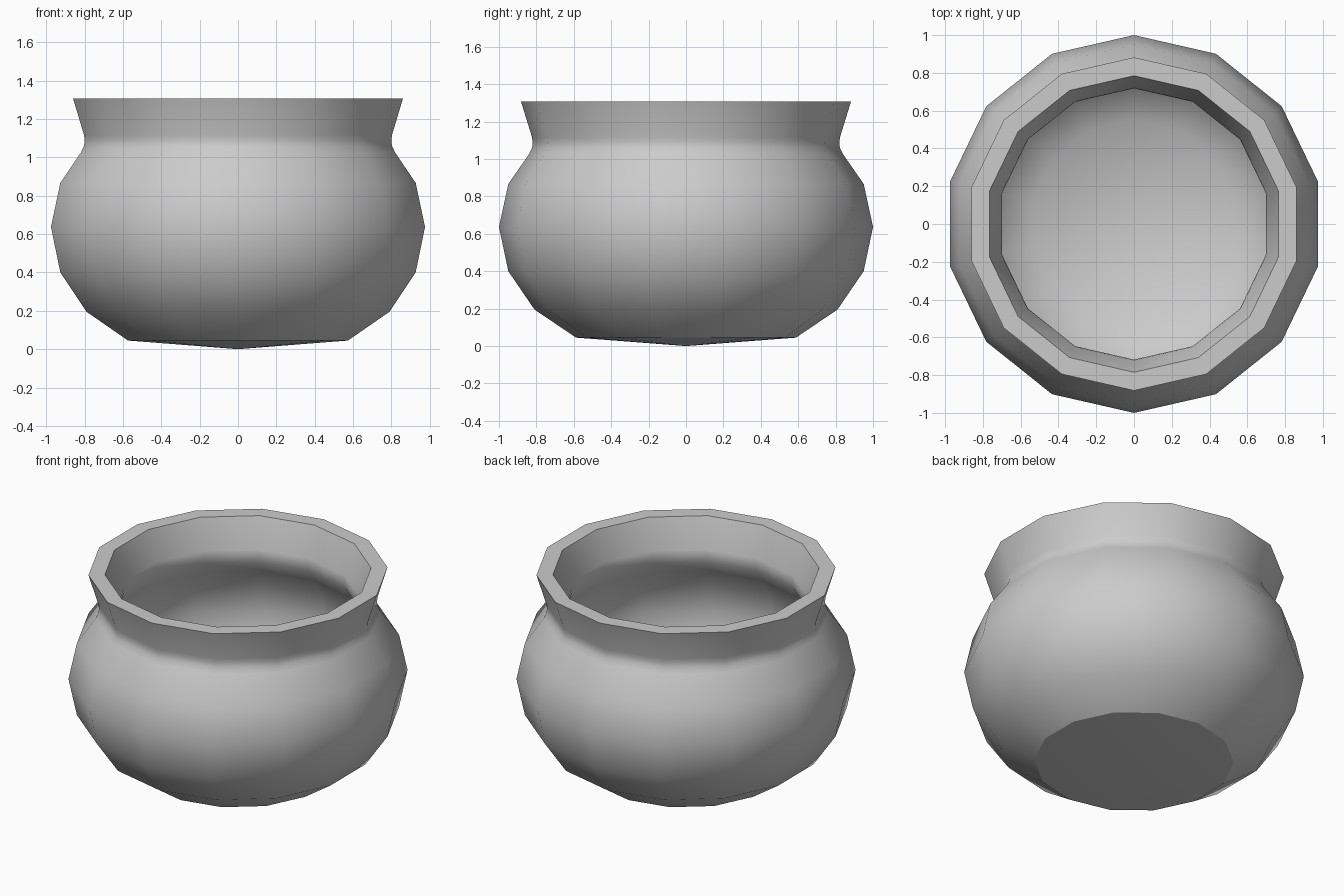
import bpy, bmesh
from math import sin, cos, tau

cube = bpy.data.objects.get("Cube")
if cube:
    bpy.data.objects.remove(cube)

SIDES = 14

# Radius and height, from the underside up the outer wall
outer = [(0.588, 0.045), (0.81, 0.195), (0.95, 0.4), (1.0, 0.637), (0.95, 0.867),
         (0.84, 1.025), (0.823, 1.06), (0.82, 1.085), (0.823, 1.115), (0.882, 1.307)]
# Over the rim and back down the inner wall
inner = [(0.785, 1.307), (0.722, 1.115), (0.718, 1.085), (0.725, 1.035), (0.765, 0.96),
         (0.86, 0.825), (0.9, 0.637), (0.858, 0.44), (0.74, 0.27), (0.55, 0.145)]
profile = outer + inner

grey = bpy.data.materials.new("grey clay")
grey.use_nodes = True
colour = (0.6, 0.6, 0.6, 1)
grey.diffuse_color = colour
grey.node_tree.nodes["Principled BSDF"].inputs["Base Color"].default_value = colour

# Rings of the pot, with a corner on the front and the back
bm = bmesh.new()
angles = [tau * (i / SIDES + 0.25) for i in range(SIDES)]
rings = [[bm.verts.new((r * cos(a), r * sin(a), z)) for a in angles] for r, z in profile]
for low, high in zip(rings, rings[1:]):
    for i in range(SIDES):
        j = (i + 1) % SIDES
        bm.faces.new((low[i], low[j], high[j], high[i]))

# Shallow cones close the underside and the inside floor
for ring, z in ((rings[0], 0), (rings[-1], 0.1)):
    tip = bm.verts.new((0, 0, z))
    for i in range(SIDES):
        bm.faces.new((ring[i], ring[(i + 1) % SIDES], tip))
bmesh.ops.recalc_face_normals(bm, faces=bm.faces)

# Smooth shading with crisp rim and base edges
for face in bm.faces:
    face.smooth = True
for k in (0, len(outer) - 1, len(outer)):
    ring = rings[k]
    for i in range(SIDES):
        bm.edges.get((ring[i], ring[(i + 1) % SIDES])).smooth = False

mesh = bpy.data.meshes.new("pot")
bm.to_mesh(mesh)
bm.free()
mesh.materials.append(grey)
pot = bpy.data.objects.new("pot", mesh)
bpy.context.collection.objects.link(pot)
